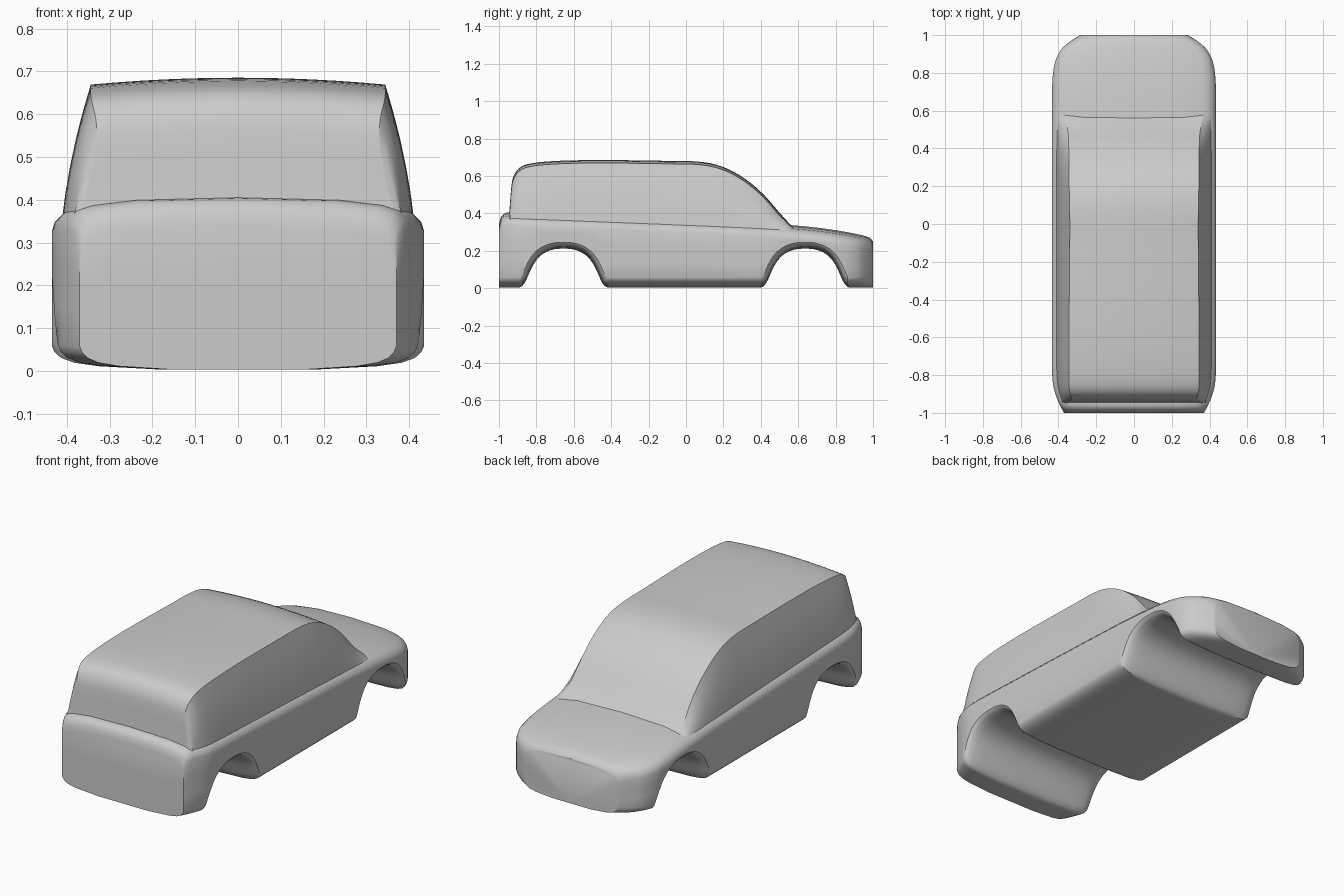
import bpy

cube = bpy.data.objects.get("Cube")
if cube:
    bpy.data.objects.remove(cube, do_unlink=True)

paint = bpy.data.materials.new("light grey paint")
paint.use_nodes = True
GREY = (0.6, 0.6, 0.6, 1)
paint.diffuse_color = GREY
paint.node_tree.nodes["Principled BSDF"].inputs["Base Color"].default_value = GREY


def lerp(table, v):
    """Piecewise linear lookup in a list of (position, value) pairs."""
    if v <= table[0][0]:
        return table[0][1]
    for (a, fa), (b, fb) in zip(table, table[1:]):
        if v <= b:
            return fa + (fb - fa) * (v - a) / (b - a)
    return table[-1][1]


def soften(points, rounds=2):
    """Corner cutting that turns a coarse path into a smooth one."""
    for _ in range(rounds):
        out = [points[0]]
        for p, q in zip(points, points[1:]):
            out.append(tuple(a * .75 + b * .25 for a, b in zip(p, q)))
            out.append(tuple(a * .25 + b * .75 for a, b in zip(p, q)))
        points = out + [points[-1]]
    return points


def loft(name, rows, closed, angle):
    """Skin rows of points; closed rows also get end caps."""
    n = len(rows[0])
    verts = [p for row in rows for p in row]
    faces = []
    for i in range(len(rows) - 1):
        for j in range(n if closed else n - 1):
            k = (j + 1) % n
            faces.append((i * n + j, i * n + k, (i + 1) * n + k, (i + 1) * n + j))
    if closed:
        last = (len(rows) - 1) * n
        faces += [tuple(reversed(range(n))), tuple(range(last, last + n))]
    mesh = bpy.data.meshes.new(name)
    mesh.from_pydata(verts, [], faces)
    mesh.validate()
    mesh.materials.append(paint)
    obj = bpy.data.objects.new(name, mesh)
    bpy.context.collection.objects.link(obj)
    bpy.ops.object.select_all(action='DESELECT')
    obj.select_set(True)
    bpy.context.view_layer.objects.active = obj
    bpy.ops.object.mode_set(mode='EDIT')
    bpy.ops.mesh.select_all(action='SELECT')
    bpy.ops.mesh.normals_make_consistent(inside=False)
    bpy.ops.object.mode_set(mode='OBJECT')
    bpy.ops.object.shade_smooth_by_angle(angle=angle)
    return obj


# Body outline: half width in plan, and deck height, both along y
PLAN = soften([(-1, .37), (-.97, .388), (-.9, .418), (-.82, .435), (-.6, .435),
               (.6, .435), (.82, .432), (.92, .395), (.97, .335), (1, .285)])
DECK = soften([(-1, .34), (-.99, .385), (-.965, .406), (-.92, .404), (.3, .356),
               (.56, .338), (.7, .325), (.85, .303), (.95, .282), (.985, .27), (1, .25)])
# Wheel arch height by distance from its centre
ARCH = soften([(0, .212), (.05, .21), (.1, .192), (.14, .16), (.168, .115),
               (.19, .065), (.205, .03), (.225, .006), (.25, 0)])
WHEELS = (-.655, .637)
# Cross-section: (fraction of half width, flare) below, (fraction, drop) above
UNDER = [(0, 0), (.4, 0), (.75, .15), (.88, .3), (.95, .5), (.985, .75), (1, 1)]
OVER = [(1, .07), (.985, .05), (.94, .03), (.85, .018), (.6, .006), (0, 0)]


def underside(y, flare):
    z = .003 + .055 * flare
    for c in WHEELS:
        h = lerp(ARCH, abs(y - c) / (1 + .16 * flare))
        z = max(z, h * (1 + .16 * flare) if h > 0 else 0)
    return z


def body_ring(y):
    w, top = lerp(PLAN, y), lerp(DECK, y)
    half = [(w * t, y, underside(y, f)) for t, f in UNDER]
    low, high = half[-1][2], top - OVER[0][1]
    half += [(w, y, low + (high - low) * k / 3) for k in (1, 2)]
    half += [(w * t, y, top - d) for t, d in OVER]
    return half + [(-x, yy, z) for x, yy, z in reversed(half[1:-1])]


stations = {round(-1 + i * .0125, 4) for i in range(161)}
stations |= {s * v for s in (-1, 1) for v in (.997, .994)}
loft("lower_body", [body_ring(y) for y in sorted(stations)], True, 0.6)

# Cabin: centre-line profile (y, z, half width of the roof edge)
PROFILE = soften([
    (-.95, .36, .375), (-.942, .44, .35), (-.935, .54, .33), (-.925, .6, .33),
    (-.89, .65, .343), (-.82, .672, .345), (-.65, .684, .345), (-.4, .686, .343),
    (-.1, .681, .34), (.06, .68, .34), (.18, .66, .343), (.3, .6, .345),
    (.41, .51, .345), (.49, .415, .348), (.56, .337, .365), (.6, .3, .375)])
ACROSS = [k / 6 for k in range(-6, 7)]

roof_rows, side_rows = [], []
for y, z, edge in PROFILE:
    crown = .016 if z > .4 else .016 * max(0, (z - .3) / .1)
    roof_rows.append([(edge * t, y, z - crown * t * t) for t in ACROSS])
    # Side wall runs from the roof edge down into the body shoulder
    base_y = max(-.935, min(.55, y))
    base = (lerp(PLAN, base_y) * .945, base_y, min(lerp(DECK, base_y) - .04, z - .02))
    crest = roof_rows[-1][-1]
    row = []
    for k in range(6):
        s = k / 5
        bulge = .008 * s * (1 - s) * 4
        x, yy, zz = (a + (b - a) * s for a, b in zip(crest, base))
        row.append((x + bulge, yy, zz))
    side_rows.append(row)

loft("cabin_roof_and_screens", roof_rows, False, 0.6)
for name, sign in (("cabin_side_left", 1), ("cabin_side_right", -1)):
    wall = loft(name, [[(sign * x, y, z) for x, y, z in r] for r in side_rows], False, 0.6)
    # Open sheets: make the walls face away from the middle
    if sum(p.normal.x * p.area for p in wall.data.polygons) * sign < 0:
        wall.data.flip_normals()
roof = bpy.data.objects["cabin_roof_and_screens"]
if sum(p.normal.z * p.area for p in roof.data.polygons) < 0:
    roof.data.flip_normals()
